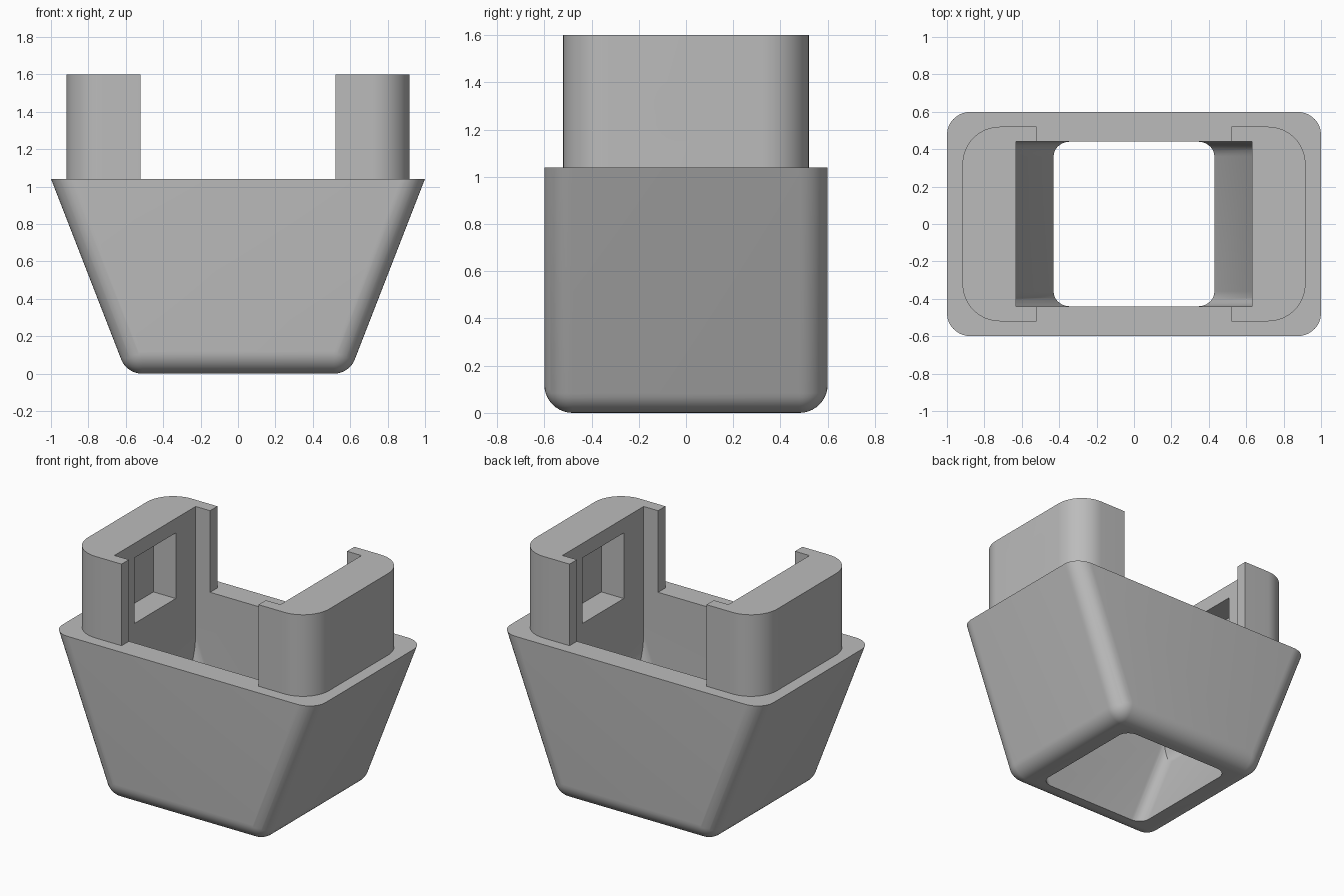
import bpy, bmesh, math
from mathutils import Vector

cube = bpy.data.objects.get("Cube")
if cube:
    bpy.data.objects.remove(cube, do_unlink=True)

grey = bpy.data.materials.new("mid_grey")
grey.use_nodes = True
GREY = (0.5, 0.5, 0.5, 1)
grey.diffuse_color = GREY
grey.node_tree.nodes["Principled BSDF"].inputs["Base Color"].default_value = GREY

SLOPE = 0.389   # outward lean of the end walls
RIM = 1.04      # height of the body rim
TOP = 1.6       # height of the posts


def finish(bm, name):
    bmesh.ops.recalc_face_normals(bm, faces=bm.faces)
    mesh = bpy.data.meshes.new(name)
    bm.to_mesh(mesh)
    bm.free()
    mesh.materials.append(grey)
    ob = bpy.data.objects.new(name, mesh)
    bpy.context.collection.objects.link(ob)
    return ob


def flared_block(name, r, half_x, half_y, low, high, cut=None):
    """Hull of eight spheres: a block with rounded edges, widening upwards."""
    bm = bmesh.new()
    for z in (low, high):
        cx = half_x + SLOPE * z - r * math.sqrt(1 + SLOPE ** 2)
        for sx in (-1, 1):
            for sy in (-1, 1):
                new = bmesh.ops.create_uvsphere(bm, u_segments=40, v_segments=20, radius=r)
                bmesh.ops.translate(bm, verts=new["verts"],
                                    vec=Vector((sx * cx, sy * (half_y - r), z)))
    bmesh.ops.delete(bm, geom=bm.faces[:], context="FACES_ONLY")
    bmesh.ops.delete(bm, geom=bm.edges[:], context="EDGES_FACES") if not bm.verts else None
    points = [v.co.copy() for v in bm.verts]
    bm.clear()
    for p in points:
        bm.verts.new(p)
    bmesh.ops.convex_hull(bm, input=bm.verts[:])
    loose = [v for v in bm.verts if not v.link_faces]
    bmesh.ops.delete(bm, geom=loose, context="VERTS")
    if cut is not None:
        bmesh.ops.bisect_plane(bm, geom=bm.verts[:] + bm.edges[:] + bm.faces[:],
                               plane_co=(0, 0, cut), plane_no=(0, 0, 1), clear_outer=True)
        bmesh.ops.holes_fill(bm, edges=[e for e in bm.edges if e.is_boundary])
    bmesh.ops.dissolve_limit(bm, angle_limit=0.002, verts=bm.verts[:], edges=bm.edges[:])
    return finish(bm, name)


def box(name, x0, x1, half_y, z0, z1):
    bm = bmesh.new()
    bmesh.ops.create_cube(bm, size=1)
    for v in bm.verts:
        v.co = ((x0 + x1) / 2 + v.co.x * (x1 - x0), v.co.y * 2 * half_y,
                (z0 + z1) / 2 + v.co.z * (z1 - z0))
    return finish(bm, name)


def boolean(ob, cutter, operation="DIFFERENCE"):
    mod = ob.modifiers.new("cut", "BOOLEAN")
    mod.operation, mod.solver, mod.object = operation, "EXACT", cutter
    bpy.context.view_layer.objects.active = ob
    bpy.ops.object.modifier_apply(modifier=mod.name)
    bpy.data.objects.remove(cutter, do_unlink=True)


def smooth(ob):
    bpy.ops.object.select_all(action="DESELECT")
    ob.select_set(True)
    bpy.context.view_layer.objects.active = ob
    bpy.ops.object.shade_smooth_by_angle(angle=math.radians(30))


# Flared body with a cavity that narrows towards the bottom opening
body = flared_block("body", 0.12, 0.595, 0.6, 0.12, 1.4, cut=RIM)
cavity = flared_block("cavity_cutter", 0.08, 0.43, 0.44, -0.4, 1.5)
boolean(cavity, box("cavity_limit", -0.63, 0.63, 0.7, -0.2, 1.3), "INTERSECT")
boolean(body, cavity)
smooth(body)


def post(name, side):
    # C-shaped plan: rounded outer corners, short flanges towards the middle
    r, outer_x, outer_y = 0.2, 0.917, 0.52
    half = [(0.63, 0.44), (0.52, 0.44), (0.52, outer_y)]
    for i in range(17):
        a = math.pi / 2 * (1 - i / 16)
        half.append((outer_x - r + r * math.cos(a), outer_y - r + r * math.sin(a)))
    plan = half + [(x, -y) for x, y in reversed(half)]
    bm = bmesh.new()
    face = bm.faces.new([bm.verts.new((side * x, y, RIM)) for x, y in plan])
    up = bmesh.ops.extrude_face_region(bm, geom=[face])["geom"]
    bmesh.ops.translate(bm, vec=(0, 0, TOP - RIM),
                        verts=[g for g in up if isinstance(g, bmesh.types.BMVert)])
    ob = finish(bm, name)

    # Square pocket on the inner wall
    a, b = sorted((side * 0.55, side * 0.8))
    boolean(ob, box("pocket_cutter", a, b, 0.225, 1.05, 1.5))

    # Round bolt hole through the outer wall
    bm = bmesh.new()
    bmesh.ops.create_cone(bm, cap_ends=True, segments=48, radius1=0.12, radius2=0.12, depth=0.5)
    for v in bm.verts:
        v.co = (v.co.z + side * 0.85, v.co.y, v.co.x + 1.28)
    boolean(ob, finish(bm, "hole_cutter"))
    smooth(ob)


post("left_post", 1)
post("right_post", -1)
